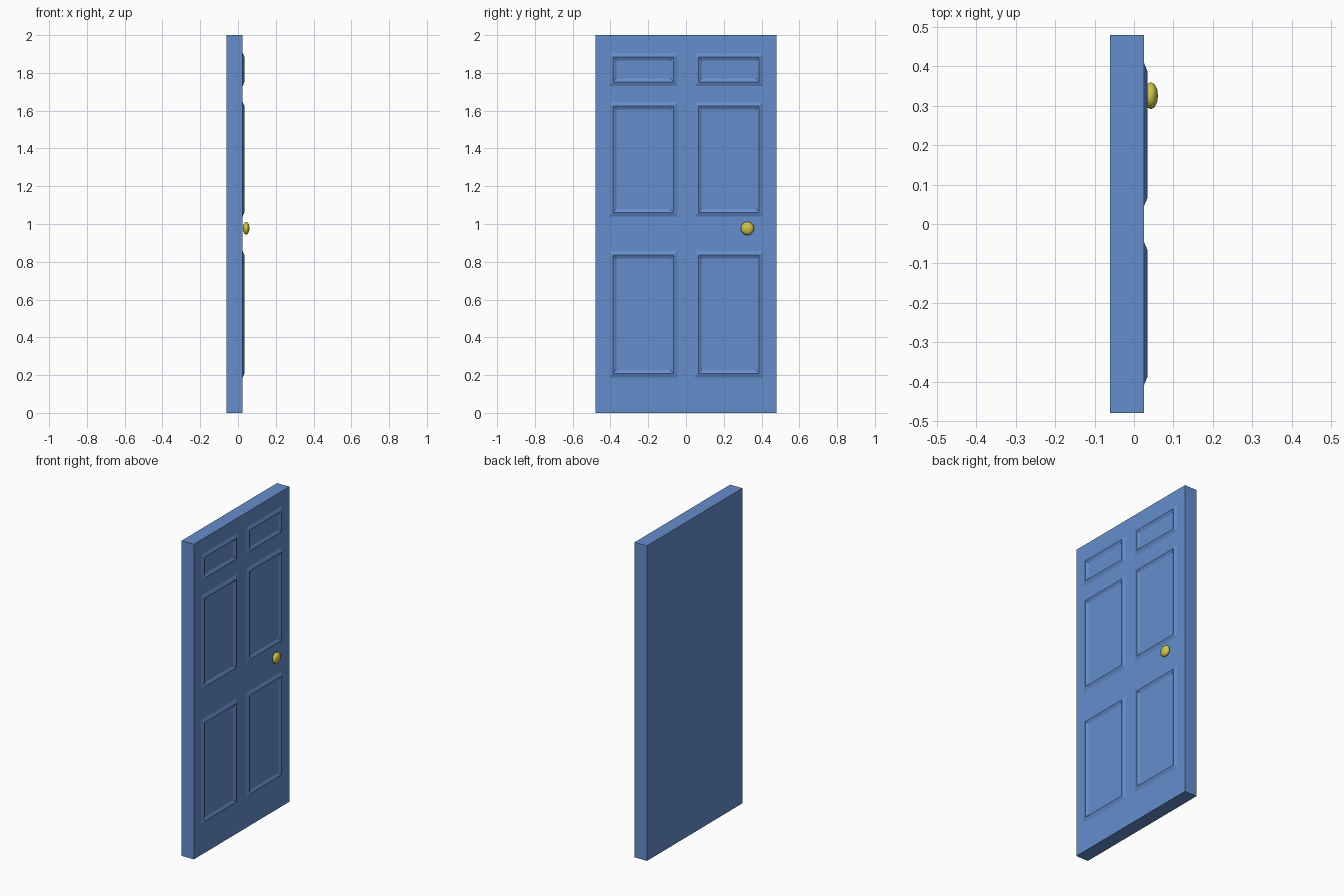
import bpy, bmesh, math
from mathutils import Matrix

if "Cube" in bpy.data.objects:
    bpy.data.objects.remove(bpy.data.objects["Cube"])


def material(name, colour):
    m = bpy.data.materials.new(name)
    m.diffuse_color = (*colour, 1)
    m.use_nodes = True
    m.node_tree.nodes["Principled BSDF"].inputs["Base Color"].default_value = m.diffuse_color
    return m


def finish(bm, name, mat):
    bmesh.ops.recalc_face_normals(bm, faces=bm.faces)
    me = bpy.data.meshes.new(name)
    bm.to_mesh(me)
    bm.free()
    me.materials.append(mat)
    ob = bpy.data.objects.new(name, me)
    bpy.context.collection.objects.link(ob)
    return ob


blue = material("blue_paint", (0.13, 0.27, 0.6))
brass = material("brass", (0.62, 0.56, 0.07))

BACK, FACE, RIDGE = -0.061, 0.025, 0.034

# Door slab
bm = bmesh.new()
bmesh.ops.create_cube(bm, size=1, matrix=Matrix.Translation(((BACK + FACE) / 2, 0, 1))
                      @ Matrix.Diagonal((FACE - BACK, 0.957, 2, 1)))
finish(bm, "door_slab", blue)


# Raised moulding: a mitred triangular ridge around a rectangle
def moulding(name, y0, y1, z0, z1):
    bm = bmesh.new()
    loops = []
    for inset, x in ((0, FACE - 0.0005), (0.023, RIDGE), (0.042, FACE - 0.0005)):
        a, b, c, d = y0 + inset, y1 - inset, z0 + inset, z1 - inset
        loops.append([bm.verts.new((x, y, z))
                      for y, z in ((a, c), (b, c), (b, d), (a, d))])
    for k in range(3):
        p, q = loops[k], loops[(k + 1) % 3]
        for i in range(4):
            j = (i + 1) % 4
            bm.faces.new((p[i], p[j], q[j], q[i]))
    finish(bm, name, blue)


for row, z0, z1 in (("lower", 0.186, 0.858), ("middle", 1.039, 1.647), ("upper", 1.729, 1.907)):
    moulding(row + "_panel_right", 0.043, 0.41, z0, z1)
    moulding(row + "_panel_left", -0.41, -0.043, z0, z1)

# Flattened door knob with its axis along x
bm = bmesh.new()
bmesh.ops.create_uvsphere(
    bm, u_segments=8, v_segments=6, radius=1,
    matrix=Matrix.Translation((0.043, 0.325, 0.977))
    @ Matrix.Diagonal((0.018, 0.037, 0.037, 1))
    @ Matrix.Rotation(math.pi / 2, 4, 'Y')
    @ Matrix.Rotation(math.pi / 8, 4, 'Z'))
knob = finish(bm, "door_knob", brass)
for p in knob.data.polygons:
    p.use_smooth = True
